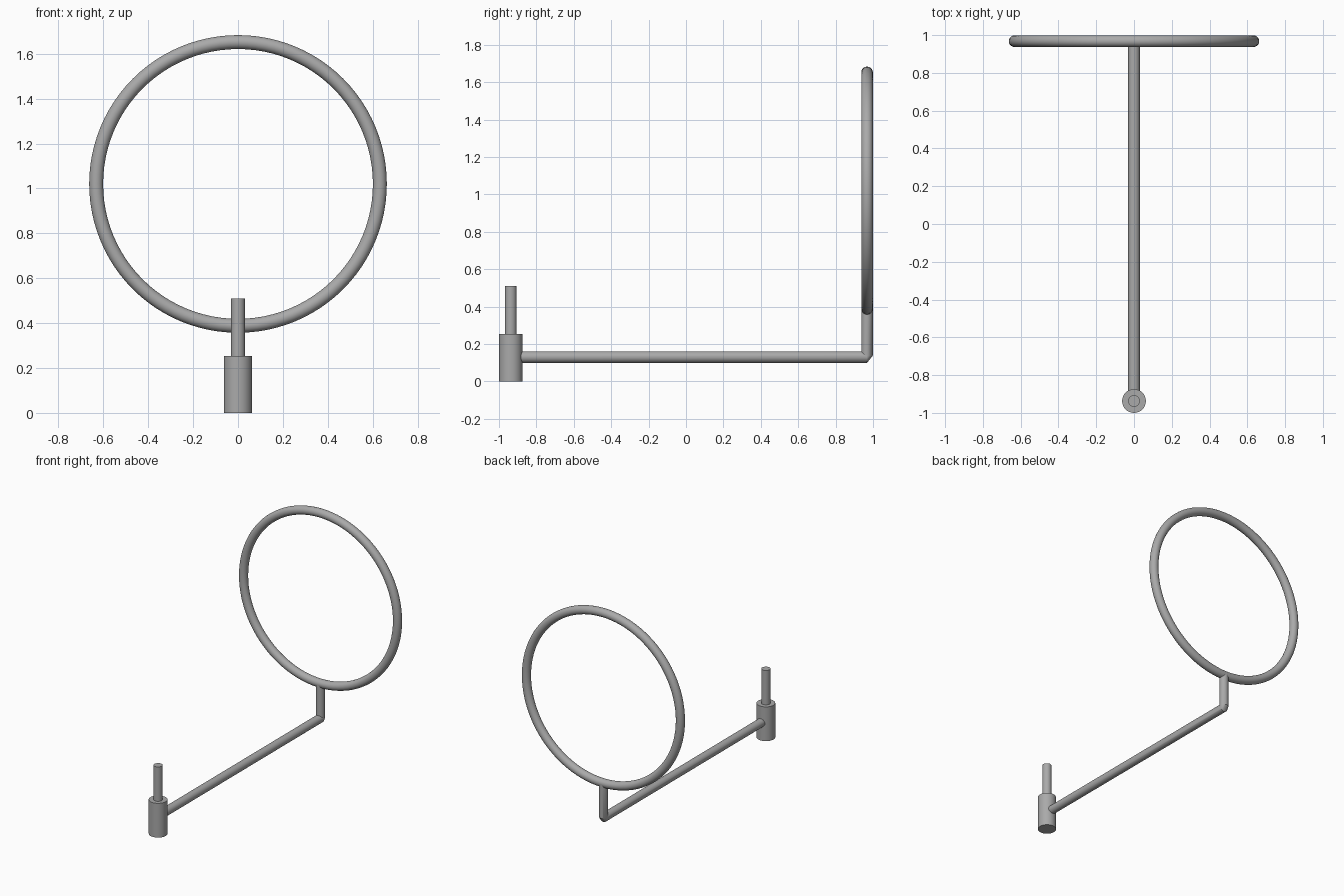
import bpy
import bmesh
import math
from mathutils import Vector

cube = bpy.data.objects.get("Cube")
if cube:
    bpy.data.objects.remove(cube, do_unlink=True)

metal = bpy.data.materials.new("grey_metal")
metal.use_nodes = True
grey = (0.4, 0.4, 0.4, 1)
metal.diffuse_color = grey
metal.node_tree.nodes["Principled BSDF"].inputs["Base Color"].default_value = grey

SIDES = 32
TUBE = 0.031
FRONT_Y, BACK_Y = -0.937, 0.968
ROD_Z, RING_Z, RING_R = 0.13, 1.02, 0.632


def finish(obj, name):
    obj.name = name
    obj.data.materials.append(metal)
    bpy.ops.object.select_all(action="DESELECT")
    obj.select_set(True)
    bpy.context.view_layer.objects.active = obj
    bpy.ops.object.shade_smooth_by_angle(angle=math.radians(35))


def upright_cylinder(name, radius, bottom, top):
    bpy.ops.mesh.primitive_cylinder_add(
        vertices=SIDES, radius=radius, depth=top - bottom,
        location=(0, FRONT_Y, (bottom + top) / 2))
    finish(bpy.context.object, name)


# Socket and the pin standing in it
upright_cylinder("base_socket", 0.063, 0, 0.254)
upright_cylinder("top_pin", TUBE, 0.2, 0.509)

# Bent arm: a round section swept along the rod, then up the post
across, up, back = Vector((1, 0, 0)), Vector((0, 0, 1)), Vector((0, 1, 0))
corner = Vector((0, BACK_Y, ROD_Z))
stations = [
    (Vector((0, FRONT_Y, ROD_Z)), up),
    (corner, up),
    (corner + up * 0.008, -back),
    (Vector((0, BACK_Y, RING_Z - RING_R)), -back),
]
bm = bmesh.new()
loops = []
for centre, side in stations:
    loops.append([
        bm.verts.new(centre + TUBE * (across * math.cos(a) + side * math.sin(a)))
        for a in (math.tau * i / SIDES for i in range(SIDES))])
for low, high in zip(loops, loops[1:]):
    for i in range(SIDES):
        j = (i + 1) % SIDES
        bm.faces.new((low[i], low[j], high[j], high[i]))
bm.faces.new(loops[0])
bm.faces.new(loops[-1])
bmesh.ops.recalc_face_normals(bm, faces=bm.faces)
mesh = bpy.data.meshes.new("bent_arm")
bm.to_mesh(mesh)
bm.free()
arm = bpy.data.objects.new("bent_arm", mesh)
bpy.context.collection.objects.link(arm)
finish(arm, "bent_arm")

# Upright hoop carried by the post
bpy.ops.mesh.primitive_torus_add(
    major_radius=RING_R, minor_radius=TUBE, major_segments=96, minor_segments=24,
    location=(0, BACK_Y, RING_Z), rotation=(math.pi / 2, 0, 0))
finish(bpy.context.object, "hoop")
